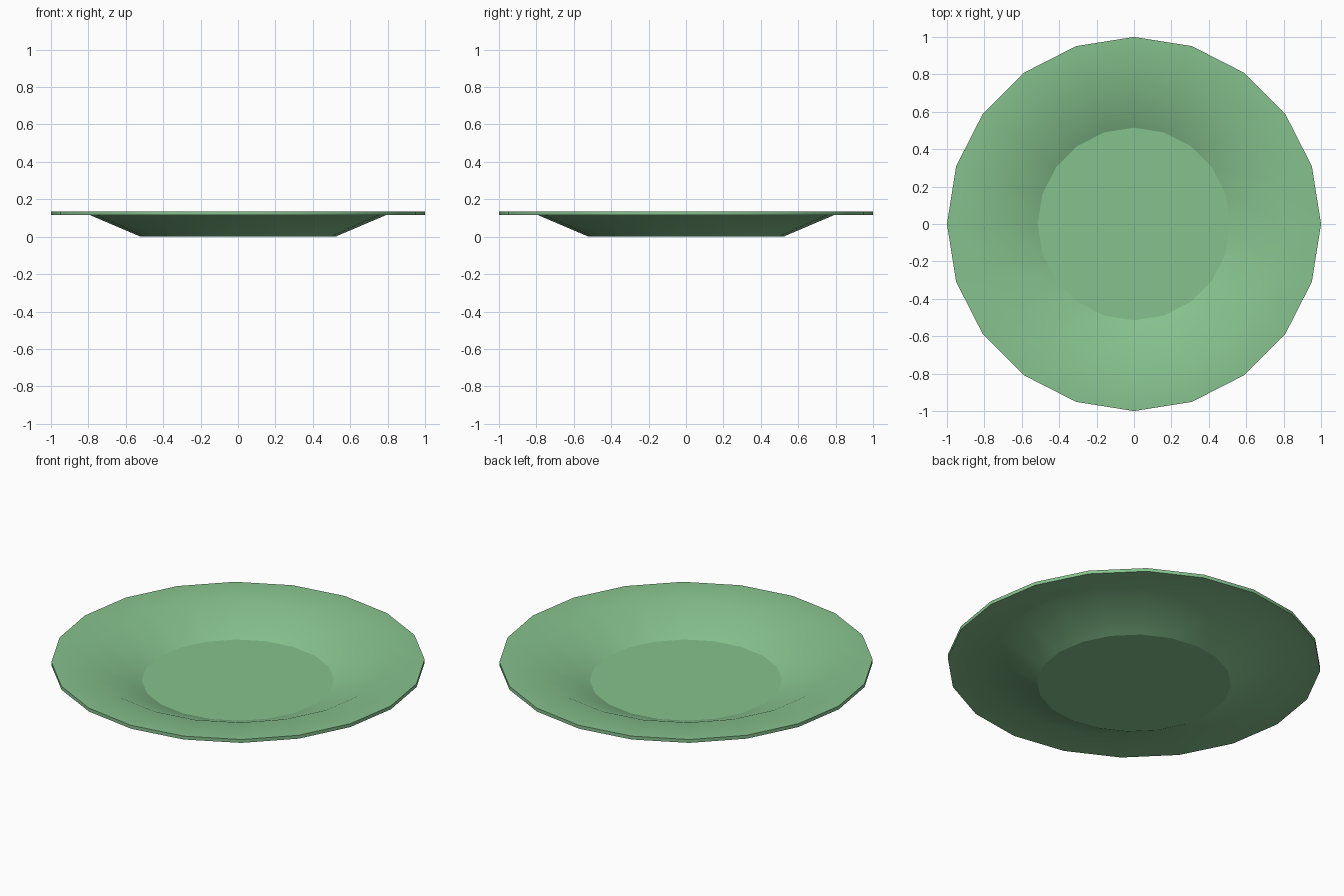
import bpy
import bmesh
import math

SIDES = 20

if "Cube" in bpy.data.objects:
    bpy.data.objects.remove(bpy.data.objects["Cube"], do_unlink=True)


def flat_material(name, colour):
    mat = bpy.data.materials.new(name)
    mat.use_nodes = True
    mat.diffuse_color = colour
    mat.node_tree.nodes["Principled BSDF"].inputs["Base Color"].default_value = colour
    return mat


def ring(bm, radius, z):
    step = math.tau / SIDES
    return [bm.verts.new((radius * math.cos(i * step), radius * math.sin(i * step), z))
            for i in range(SIDES)]


# Plate profile (radius, height): base, underside, rim, inside, floor
profile = [(0.52, 0.0), (0.79, 0.115), (1.0, 0.115),
           (1.0, 0.135), (0.785, 0.135), (0.515, 0.02)]

bm = bmesh.new()
rings = [ring(bm, r, z) for r, z in profile]

# Walls between neighbouring rings
for low, high in zip(rings, rings[1:]):
    for i in range(SIDES):
        j = (i + 1) % SIDES
        bm.faces.new((low[i], low[j], high[j], high[i])).smooth = True

# Flat base and eating surface
bm.faces.new(rings[0][::-1])
bm.faces.new(rings[-1])
bmesh.ops.recalc_face_normals(bm, faces=bm.faces)

# Crisp creases round the floor, base and outer rim; soft rim-to-bowl bend
for edge_ring in (rings[0], rings[2], rings[3], rings[-1]):
    for i in range(SIDES):
        bm.edges.get((edge_ring[i], edge_ring[(i + 1) % SIDES])).smooth = False

mesh = bpy.data.meshes.new("plate")
bm.to_mesh(mesh)
bm.free()
mesh.materials.append(flat_material("soft green", (0.24, 0.54, 0.27, 1.0)))

plate = bpy.data.objects.new("plate", mesh)
bpy.context.collection.objects.link(plate)
